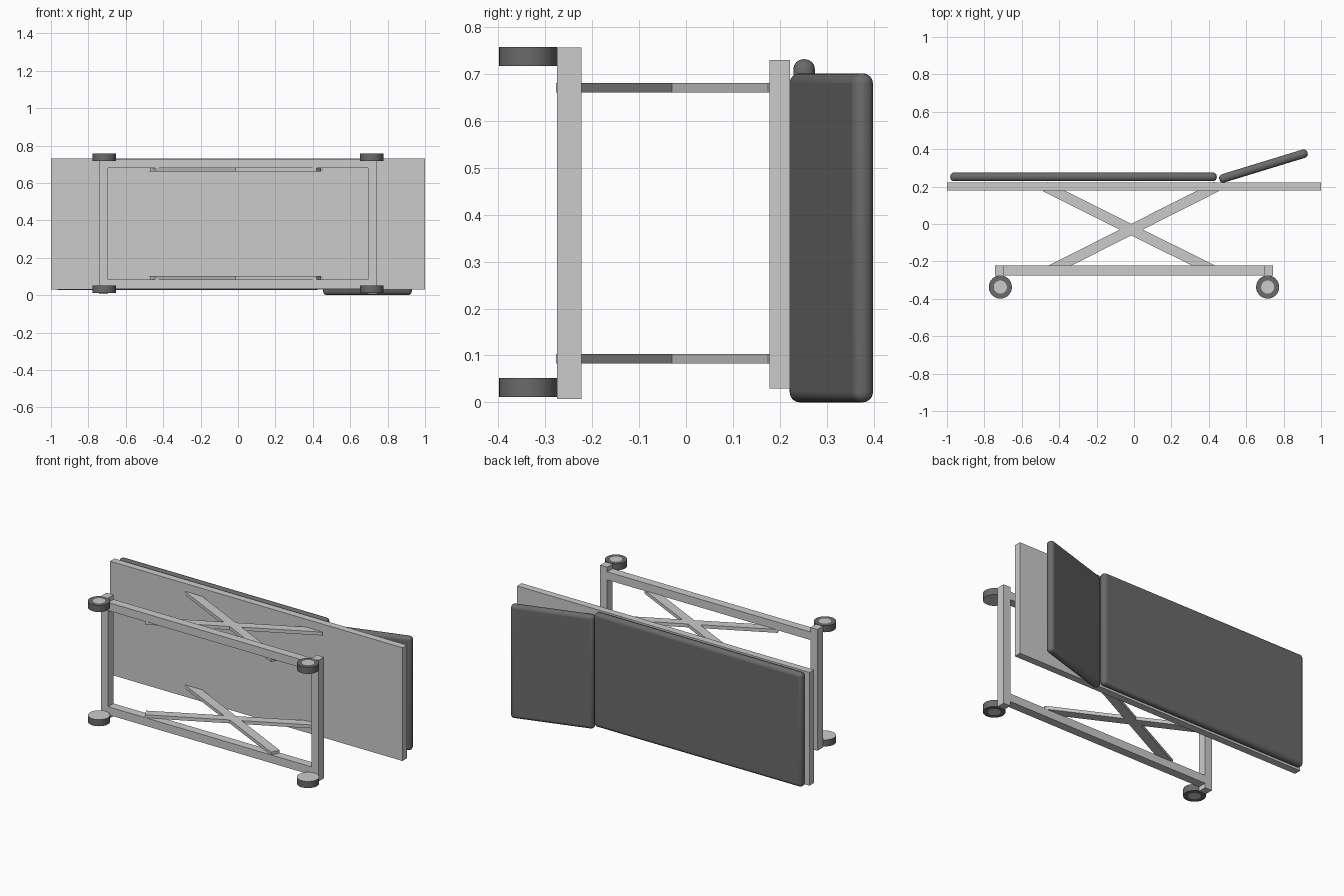
import bpy, bmesh, math
from mathutils import Vector

cube = bpy.data.objects.get("Cube")
if cube:
    bpy.data.objects.remove(cube, do_unlink=True)


def material(name, value):
    m = bpy.data.materials.new(name)
    m.use_nodes = True
    col = (value, value, value, 1)
    m.diffuse_color = col
    m.node_tree.nodes["Principled BSDF"].inputs["Base Color"].default_value = col
    return m


METAL = material("light grey metal", 0.6)
PADDING = material("dark grey padding", 0.145)


def add_object(name, bm, *mats):
    mesh = bpy.data.meshes.new(name)
    bm.to_mesh(mesh)
    bm.free()
    for m in mats:
        mesh.materials.append(m)
    ob = bpy.data.objects.new(name, mesh)
    bpy.context.collection.objects.link(ob)
    return ob


def smooth(ob, angle):
    bpy.ops.object.select_all(action="DESELECT")
    ob.select_set(True)
    bpy.context.view_layer.objects.active = ob
    bpy.ops.object.shade_smooth_by_angle(angle=math.radians(angle))


def box(name, centre, size, mat=METAL, turn=0.0):
    bm = bmesh.new()
    bmesh.ops.create_cube(bm, size=1)
    bmesh.ops.scale(bm, vec=size, verts=bm.verts)
    ob = add_object(name, bm, mat)
    ob.location = centre
    ob.rotation_euler.z = turn
    return ob


def cushion(name, centre, size, turn=0.0):
    ob = box(name, centre, size, PADDING, turn)
    bevel = ob.modifiers.new("rounded edges", "BEVEL")
    bevel.width = 0.021
    bevel.segments = 4
    smooth(ob, 40)


def wheel(name, centre, outward):
    # dark tyre with a flush hub outside and a full disc inside
    bm = bmesh.new()
    bmesh.ops.create_cone(bm, cap_ends=True, segments=32, radius1=0.062,
                          radius2=0.062, depth=0.041)
    outer = [f for f in bm.faces if f.normal.z * outward > 0.9]
    inner = [f for f in bm.faces if f.normal.z * outward < -0.9]
    bmesh.ops.inset_region(bm, faces=outer, thickness=0.027)
    for f in outer + inner:
        f.material_index = 1
    ob = add_object(name, bm, PADDING, METAL)
    ob.location = centre
    smooth(ob, 30)


def arm(name, start, end, z):
    a, b = Vector(start), Vector(end)
    mid, d = (a + b) / 2, b - a
    box(name, (mid.x, mid.y, z), (d.length, 0.055, 0.021),
        turn=math.atan2(d.y, d.x))


MID_Z = 0.382

# bed board and its two cushions
box("bed_board", (0, 0.2, MID_Z - 0.002), (2, 0.044, 0.7))
cushion("main_cushion", (-0.27, 0.252, MID_Z - 0.002), (1.425, 0.046, 0.704))
cushion("backrest_cushion", (0.692, 0.31, 0.351), (0.493, 0.046, 0.702),
        math.radians(17))

# base frame: cross bars and casters
for side, x in (("right", -0.719), ("left", 0.719)):
    box(side + "_cross_bar", (x, -0.249, MID_Z), (0.048, 0.052, 0.75))
    for level, s in (("lower", -1), ("upper", 1)):
        wheel(f"{side}_{level}_wheel", (x * 0.994, -0.337, 0.385 + s * 0.353), s)

# long rails and scissor arms
for level, s in (("lower", -1), ("upper", 1)):
    box(level + "_rail", (0, -0.249, MID_Z + s * 0.322), (1.4, 0.052, 0.05))
    z = MID_Z + s * 0.289
    arm(level + "_scissor_arm_a", (-0.475, 0.2), (0.432, -0.2525), z)
    arm(level + "_scissor_arm_b", (0.441, 0.2), (-0.456, -0.2525), z)
